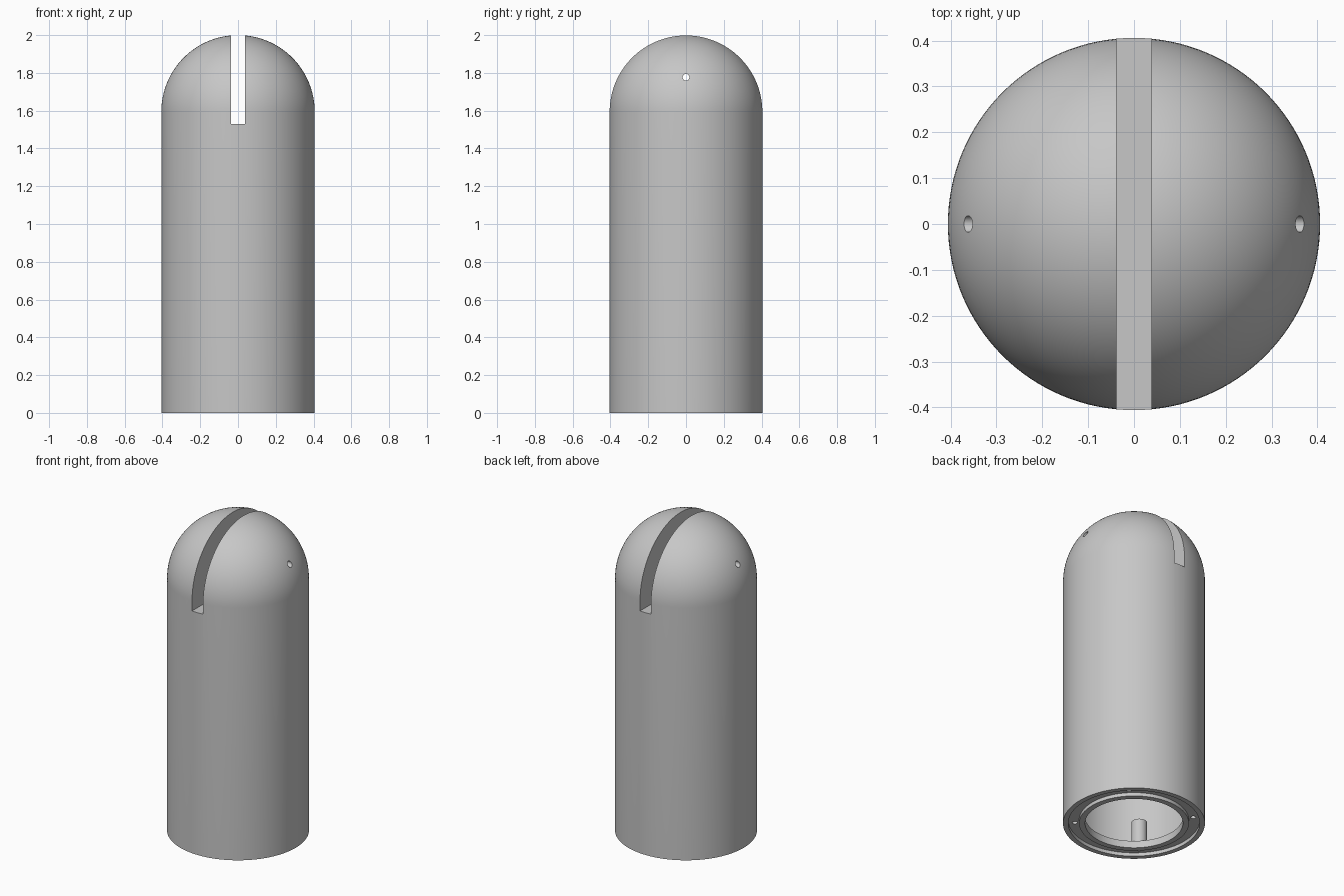
import bpy, bmesh
from math import sin, cos, pi, radians
from mathutils import Matrix, Vector

default = bpy.data.objects.get("Cube")
if default:
    bpy.data.objects.remove(default, do_unlink=True)

R = 0.406            # outer radius
TOP = 2.0
SPRING = TOP - R     # height where the dome starts
SEGMENTS = 128

grey = bpy.data.materials.new("plain grey")
grey.use_nodes = True
colour = (0.57, 0.57, 0.57, 1)
grey.diffuse_color = colour
grey.node_tree.nodes["Principled BSDF"].inputs["Base Color"].default_value = colour


def add_object(name, bm):
    bmesh.ops.recalc_face_normals(bm, faces=bm.faces[:])
    mesh = bpy.data.meshes.new(name)
    bm.to_mesh(mesh)
    bm.free()
    mesh.materials.append(grey)
    obj = bpy.data.objects.new(name, mesh)
    bpy.context.collection.objects.link(obj)
    return obj


def lathe(name, profile):
    bm = bmesh.new()
    verts = [bm.verts.new((r, 0, z)) for r, z in profile]
    edges = [bm.edges.new(pair) for pair in zip(verts, verts[1:])]
    bmesh.ops.spin(bm, geom=verts + edges, cent=(0, 0, 0), axis=(0, 0, 1),
                   angle=2 * pi, steps=SEGMENTS)
    bmesh.ops.remove_doubles(bm, verts=bm.verts[:], dist=0.0001)
    return add_object(name, bm)


def cylinder(name, centre, radius, length, turn=Matrix.Identity(4), sides=32):
    bm = bmesh.new()
    bmesh.ops.create_cone(bm, cap_ends=True, segments=sides, radius1=radius,
                          radius2=radius, depth=length,
                          matrix=Matrix.Translation(centre) @ turn)
    return add_object(name, bm)


def box(name, centre, size):
    bm = bmesh.new()
    bmesh.ops.create_cube(bm, size=1, matrix=Matrix.Translation(centre)
                          @ Matrix.Diagonal(Vector((*size, 1))))
    return add_object(name, bm)


def combine(body, tool, operation):
    mod = body.modifiers.new(tool.name, 'BOOLEAN')
    mod.operation, mod.solver, mod.object = operation, 'EXACT', tool
    bpy.context.view_layer.objects.active = body
    bpy.ops.object.modifier_apply(modifier=mod.name)
    bpy.data.objects.remove(tool, do_unlink=True)


# Domed housing: outer skin, seal groove in the base, lip and hollow interior
steps = 32
dome = [(R * sin(i / steps * pi / 2), SPRING + R * cos(i / steps * pi / 2))
        for i in range(steps + 1)]
base = [(R, 0), (0.376, 0), (0.376, 0.022), (0.314, 0.022), (0.314, 0),
        (0.28, 0), (0.28, 0.045)]
cavity = [(0.365, 0.045), (0.365, 1.45), (0, 1.45)]
housing = lathe("domed_housing", dome + base + cavity)

# Four screw bosses standing on the lip, each with a blind hole from below
for i in range(4):
    a = radians(45 + 90 * i)
    x, y = 0.34 * cos(a), 0.34 * sin(a)
    combine(housing, cylinder("screw_boss", (x, y, 0.115), 0.045, 0.17), 'UNION')
    combine(housing, cylinder("screw_hole", (x, y, 0.05), 0.015, 0.2), 'DIFFERENCE')

# Slot through the dome from front to back
combine(housing, box("slot_cutter", (0, 0, 2.03), (0.076, 2, 1)), 'DIFFERENCE')

# Cross pin hole from side to side
combine(housing, cylinder("pin_hole", (0, 0, 1.777), 0.018, 2,
                          Matrix.Rotation(pi / 2, 4, 'Y')), 'DIFFERENCE')

# One colour, smooth with sharp edges kept
housing.data.materials.clear()
housing.data.materials.append(grey)
housing.data.polygons.foreach_set("material_index", [0] * len(housing.data.polygons))
bpy.ops.object.select_all(action='DESELECT')
housing.select_set(True)
bpy.context.view_layer.objects.active = housing
bpy.ops.object.shade_smooth_by_angle(angle=radians(30))
